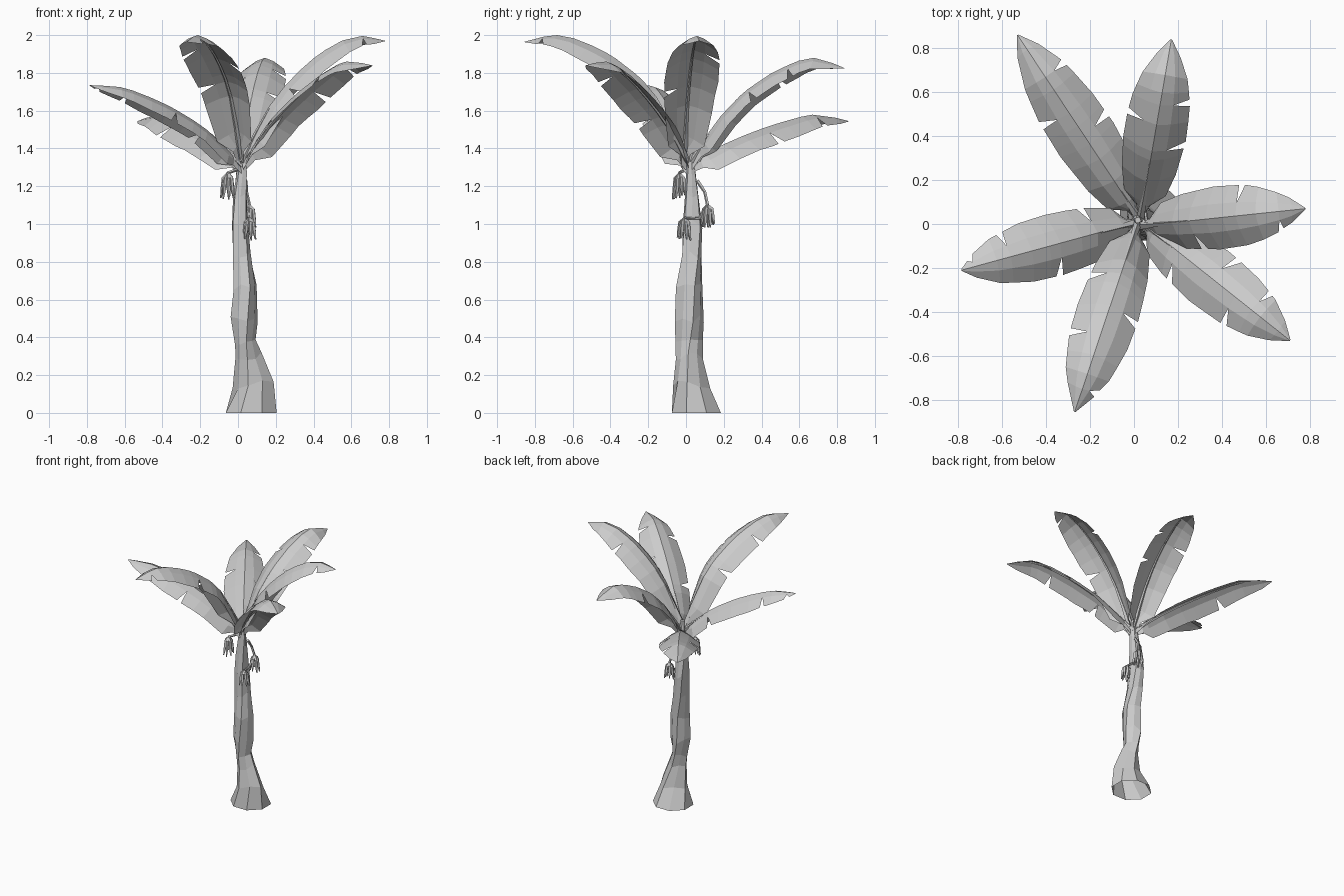
import bpy, bmesh, math, random
from mathutils import Vector

if "Cube" in bpy.data.objects:
    bpy.data.objects.remove(bpy.data.objects["Cube"])

random.seed(4)


def finish(name, bm):
    bmesh.ops.recalc_face_normals(bm, faces=bm.faces)
    me = bpy.data.meshes.new(name)
    bm.to_mesh(me)
    bm.free()
    ob = bpy.data.objects.new(name, me)
    bpy.context.collection.objects.link(ob)
    return ob


def skin(bm, rings, bottom=True):
    # join equal-sized rings of vertices and close the ends
    for a, b in zip(rings, rings[1:]):
        n = len(a)
        for k in range(n):
            bm.faces.new((a[k], a[(k + 1) % n], b[(k + 1) % n], b[k]))
    if bottom:
        bm.faces.new(rings[0][::-1])
    bm.faces.new(rings[-1])


def tube(bm, pts, radii, sides=5):
    rings = []
    for i, p in enumerate(pts):
        d = (pts[min(i + 1, len(pts) - 1)] - pts[max(i - 1, 0)]).normalized()
        u = d.cross(Vector((0.31, 0.95, 0.05))).normalized()
        v = d.cross(u)
        rings.append([bm.verts.new(p + radii[i] * (math.cos(a) * u + math.sin(a) * v))
                      for a in (2 * math.pi * k / sides for k in range(sides))])
    skin(bm, rings)


def lerp(table, t):
    for (a, va), (b, vb) in zip(table, table[1:]):
        if t <= b:
            return va + (vb - va) * (t - a) / (b - a)
    return table[-1][1]


def smooth(h, t):
    # Catmull-Rom curve through evenly spaced heights
    n = len(h) - 1
    i = min(int(t * n), n - 1)
    u = t * n - i
    p1, p2 = h[i], h[i + 1]
    p0 = h[i - 1] if i else 2 * p1 - p2
    p3 = h[i + 2] if i + 2 <= n else 2 * p2 - p1
    return p1 + .5 * u * (p2 - p0 + u * (2 * p0 - 5 * p1 + 4 * p2 - p3
                                         + u * (3 * (p1 - p2) + p3 - p0)))


# Trunk: faceted, flared at the foot, twisting; rows are z, xmin, xmax, ymin, ymax
TRUNK = [(0, -.07, .21, -.08, .19), (.15, -.025, .185, -.065, .125),
         (.3, -.01, .12, -.05, .085), (.37, -.012, .09, -.052, .085),
         (.5, -.037, .102, -.057, .092), (.66, -.025, .1, -.055, .088),
         (.84, -.032, .072, -.027, .088), (1.0, -.036, .055, -.022, .092),
         (1.15, -.03, .05, -.01, .07), (1.27, -.014, .05, -.003, .052),
         (1.4, .003, .032, .003, .032)]
bm = bmesh.new()
rings = []
for i, (z, x0, x1, y0, y1) in enumerate(TRUNK):
    ring = []
    for k in range(8):
        a = 2 * math.pi * k / 8 + math.pi / 8 + 0.16 * i
        f = 1.04 if i == 0 else (1.06 if k % 2 else 0.9)
        dz = 0 if i in (0, 10) else random.uniform(-.025, .025)
        ring.append(bm.verts.new(((x0 + x1) / 2 + f * (x1 - x0) / 2 * math.cos(a),
                                  (y0 + y1) / 2 + f * (y1 - y0) / 2 * math.sin(a), z + dz)))
    rings.append(ring)
skin(bm, rings, bottom=False)
finish("trunk", bm)

# Leaves: start (x, y), tip (x, y), heights along the rib, left cuts, right cuts
LEAVES = [
    ((.02, .03), (-.53, .86), [1.33, 1.42, 1.49, 1.545, 1.58, 1.545], [.57], [.45, .77]),
    ((.03, .03), (.17, .84), [1.34, 1.58, 1.735, 1.83, 1.88, 1.825], [.52], [.37, .63]),
    ((.02, -.01), (.78, .07), [1.34, 1.63, 1.81, 1.93, 1.995, 1.97], [.58], [.3, .84]),
    ((.03, .01), (.71, -.53), [1.34, 1.53, 1.675, 1.79, 1.86, 1.84], [.47, .74], [.25, .63]),
    ((.02, .01), (-.27, -.855), [1.34, 1.68, 1.85, 1.95, 2.0, 1.965], [.44, .88], [.27, .59]),
    ((.02, .01), (-.785, -.21), [1.32, 1.48, 1.59, 1.67, 1.725, 1.735], [.44], [.23, .72, .93]),
]
WIDTH = [(0, .012), (.05, .03), (.085, .1), (.2, .13), (.4, .15), (.6, .143),
         (.8, .108), (.92, .06), (1, .004)]


def build_leaf(name, start, tip, heights, left, right):
    base = Vector((*start, 0))
    end = Vector((*tip, 0))
    side = Vector((-(end - base).y, (end - base).x, 0)).normalized()

    def rib(t):
        p = base.lerp(end, t)
        p.z = smooth(heights, t)
        return p

    def point(t, s, k):
        # k = 0 on the rib, 1 at the drooping edge
        w = lerp(WIDTH, min(max(t, 0), 1))
        tan = (rib(min(t + .08, 1)) - rib(max(t - .08, 0))).normalized()
        up = tan.cross(side)
        if up.z < 0:
            up = -up
        p = rib(t) + side * s * w * k * .96 - up * w * (.22 * k + .32 * k * k)
        p.z -= .05 * k * max(0, 1 - t / .25)
        return p

    cuts = {1: left, -1: right}
    base_ts = [t for t in (0, .05, .085, .2, .32, .4, .5, .6, .7, .8, .92)
               if all(abs(t - c) > .045 for c in left + right)]
    ts = sorted(set(base_ts + left + right + [1]))
    bm = bmesh.new()
    for s in (1, -1):
        for a, b in zip(ts, ts[1:]):
            # torn notches: the edge is pulled back on both sides of a cut
            ao = a + (.026 if a in cuts[s] else 0)
            bo = b - (.014 if b in cuts[s] else 0)
            r0, r1 = bm.verts.new(point(a, s, 0)), bm.verts.new(point(b, s, 0))
            m0, m1 = bm.verts.new(point(a, s, .45)), bm.verts.new(point(b, s, .45))
            o0, o1 = bm.verts.new(point(ao, s, 1)), bm.verts.new(point(bo, s, 1))
            bm.faces.new((r0, r1, m1, m0))
            bm.faces.new((m0, m1, o1, o0))
    bmesh.ops.remove_doubles(bm, verts=bm.verts, dist=.0005)
    finish(name, bm)
    # rib and stalk tucked under the blade
    bm = bmesh.new()
    rt = [0, .05, .1, .2, .3, .4, .5, .6, .7, .8]
    tube(bm, [rib(t) - Vector((0, 0, .012)) for t in rt],
         [.018, .016, .012, .009, .008, .007, .006, .005, .004, .002], 4)
    finish(name + "_rib", bm)


for i, spec in enumerate(LEAVES):
    build_leaf(f"leaf_{i + 1}", *spec)

# Hanging fruit clusters: stalk path, then drooping tapered fingers from its end
CLUSTERS = [
    ([(.0, .02, 1.29), (-.03, -.02, 1.28), (-.055, -.035, 1.27)], .14),
    ([(.04, .06, 1.23), (.045, .1, 1.17), (.06, .115, 1.1)], .12),
    ([(.06, .115, 1.1), (.05, .07, 1.03), (.06, -.01, 1.03)], .12),
]
for i, (path, length) in enumerate(CLUSTERS):
    bm = bmesh.new()
    pts = [Vector(p) for p in path]
    tube(bm, pts, [.011, .009, .009])
    for k in range(7):
        a = 2 * math.pi * k / 7 + .4
        out = Vector((math.cos(a), math.sin(a), 0))
        l = length * random.uniform(.82, 1)
        top = pts[-1]
        tube(bm, [top, top + out * .022 - Vector((0, 0, l * .2)),
                  top + out * .028 - Vector((0, 0, l * .65)),
                  top + out * .036 - Vector((0, 0, l))],
             [.006, .01, .01, .004], 4)
    finish(f"fruit_cluster_{i + 1}", bm)
